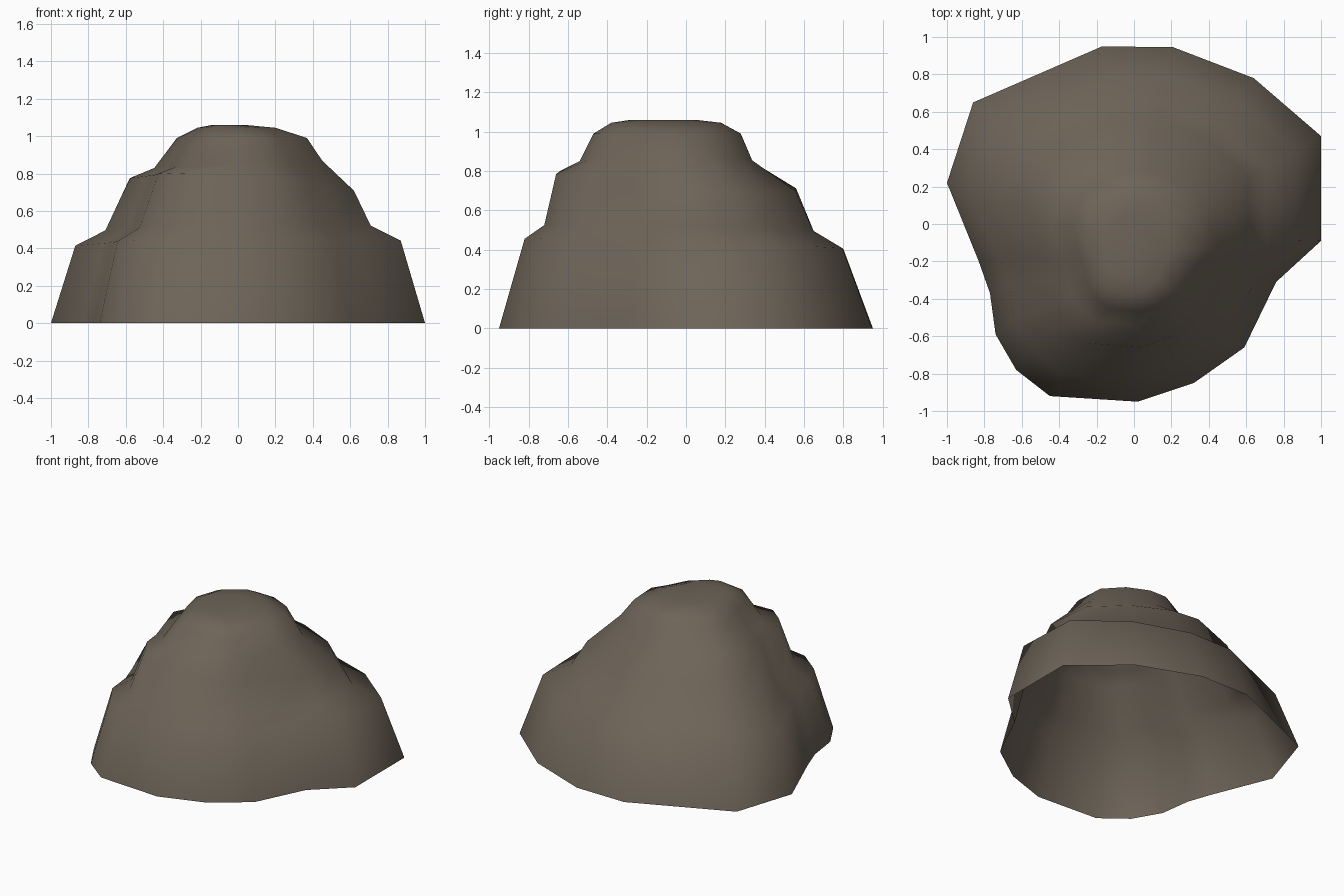
import bpy, bmesh, math
from mathutils import Vector

if "Cube" in bpy.data.objects:
    bpy.data.objects.remove(bpy.data.objects["Cube"])

# Ground outline of the rock (counter-clockwise, seen from above)
OUTLINE = [(1.0, -.09), (1.0, .47), (.64, .78), (.21, .945), (-.17, .95),
           (-.86, .65), (-1.0, .22), (-.83, -.2), (-.77, -.37), (-.74, -.59),
           (-.63, -.78), (-.45, -.92), (.02, -.95), (.32, -.85), (.59, -.66),
           (.76, -.31)]

# Terraced profile: z, x min, x max, y min, y max, tilt in x, tilt in y, roundness
TIERS = [(0, -1, 1, -.95, .95, 0, 0, 0),
         (.43, -.87, .87, -.82, .80, .01, -.025, .0),
         (.51, -.71, .71, -.72, .65, .01, -.015, .05),
         (.745, -.58, .62, -.66, .56, -.04, -.04, .1),
         (.85, -.45, .45, -.54, .34, .02, 0, .2),
         (.99, -.33, .37, -.47, .28, 0, 0, .35),
         (1.045, -.22, .20, -.38, .18, 0, 0, .45),
         (1.06, -.14, .04, -.28, .05, 0, 0, .5)]


def ring(bm, z, x0, x1, y0, y1, tx, ty, rnd):
    """One contour: the ground outline fitted in a box and partly rounded."""
    verts = []
    for u, v in OUTLINE:
        v /= .95
        d = Vector((u, v)).normalized()
        u += (d.x - u) * rnd
        v += (d.y - v) * rnd
        verts.append(bm.verts.new(((x0 + x1) / 2 + u * (x1 - x0) / 2,
                                   (y0 + y1) / 2 + v * (y1 - y0) / 2,
                                   z + tx * u + ty * v)))
    return verts


# Rock shell, open underneath
bm = bmesh.new()
rings = [ring(bm, *t) for t in TIERS]
n = len(OUTLINE)
for a, b in zip(rings, rings[1:]):
    for i in range(n):
        j = (i + 1) % n
        bm.faces.new((a[i], a[j], b[j], b[i]))
bm.faces.new(rings[-1])
for f in bm.faces:
    f.smooth = True

mesh = bpy.data.meshes.new("rock")
bm.to_mesh(mesh)
bm.free()
rock = bpy.data.objects.new("rock", mesh)
bpy.context.collection.objects.link(rock)

stone = bpy.data.materials.new("brown grey stone")
stone.diffuse_color = (.155, .128, .098, 1)
stone.use_nodes = True
stone.node_tree.nodes["Principled BSDF"].inputs["Base Color"].default_value = stone.diffuse_color
mesh.materials.append(stone)
